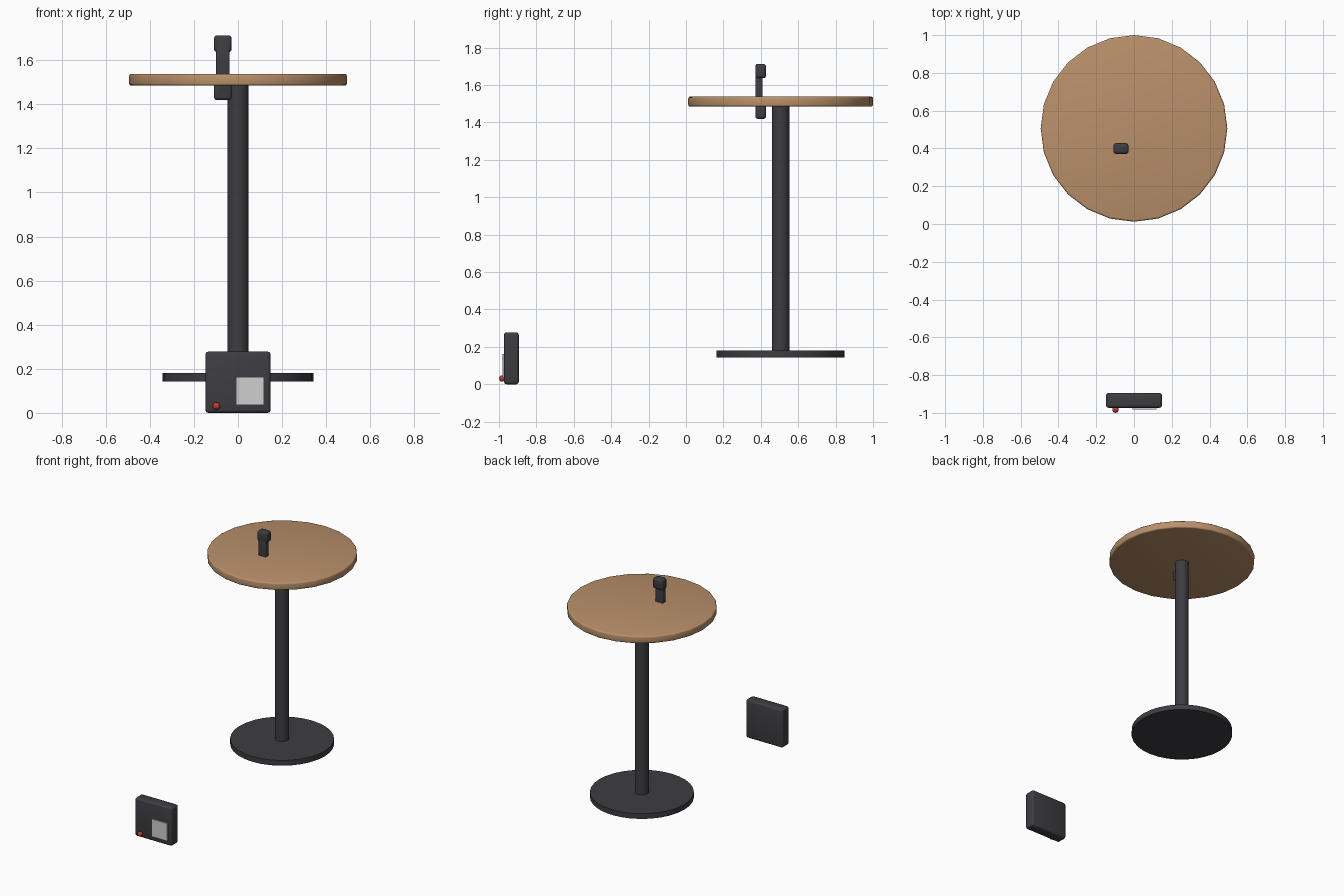
import bpy
import math

default = bpy.data.objects.get("Cube")
if default:
    bpy.data.objects.remove(default, do_unlink=True)


def material(name, rgb):
    mat = bpy.data.materials.new(name)
    mat.use_nodes = True
    mat.diffuse_color = (*rgb, 1)
    mat.node_tree.nodes["Principled BSDF"].inputs["Base Color"].default_value = (*rgb, 1)
    return mat


WOOD = material("warm wood", (0.49, 0.28, 0.145))
DARK = material("dark metal", (0.047, 0.046, 0.055))
PALE = material("pale grey", (0.62, 0.62, 0.63))
RED = material("red", (0.55, 0.045, 0.035))


def finish(name, mat, bevel=0):
    """Name, colour, round and smooth the active object."""
    obj = bpy.context.object
    obj.name = obj.data.name = name
    obj.data.materials.append(mat)
    bpy.ops.object.transform_apply(location=False, rotation=True, scale=True)
    if bevel:
        mod = obj.modifiers.new("rounded edges", 'BEVEL')
        mod.width = bevel
        mod.segments = 3
        mod.limit_method = 'ANGLE'
        mod.angle_limit = math.radians(40)
        bpy.ops.object.modifier_apply(modifier=mod.name)
    bpy.ops.object.shade_smooth_by_angle(angle=math.radians(35))
    return obj


def box(name, mat, x, y, z, bevel=0):
    """Box spanning the given (low, high) ranges."""
    spans = (x, y, z)
    bpy.ops.mesh.primitive_cube_add(size=1, location=[(a + b) / 2 for a, b in spans])
    bpy.context.object.scale = [b - a for a, b in spans]
    return finish(name, mat, bevel)


def disc(name, mat, radius, z, sides, bevel=0):
    """Upright cylinder on the table's axis."""
    bpy.ops.mesh.primitive_cylinder_add(
        vertices=sides, radius=radius, depth=z[1] - z[0],
        location=(0, TABLE_Y, (z[0] + z[1]) / 2))
    return finish(name, mat, bevel)


# Pedestal table
TABLE_Y = 0.506
disc("table_base", DARK, 0.342, (0.143, 0.181), 32)
disc("table_post", DARK, 0.047, (0.17, 1.495), 24)
disc("table_top", WOOD, 0.494, (1.485, 1.538), 24, 0.01)

# Upright clip passing through the table top, with a block at each end
CLIP_X, CLIP_Y = (-0.109, -0.029), (0.371, 0.428)
box("clip_stem", DARK, (-0.1, -0.038), (0.371, 0.41), (1.44, 1.69), 0.006)
for name, z in (("clip_upper_block", (1.637, 1.713)), ("clip_lower_block", (1.419, 1.495))):
    box(name, DARK, CLIP_X, CLIP_Y, z, 0.014)

# Small control box with a pale panel and a red knob
box("control_box", DARK, (-0.148, 0.148), (-0.973, -0.894), (0, 0.278), 0.014)
box("control_panel", PALE, (-0.009, 0.118), (-0.982, -0.9725), (0.036, 0.163))
bpy.ops.mesh.primitive_uv_sphere_add(segments=16, ring_count=10, radius=0.017,
                                     location=(-0.098, -0.983, 0.031))
finish("red_knob", RED)
